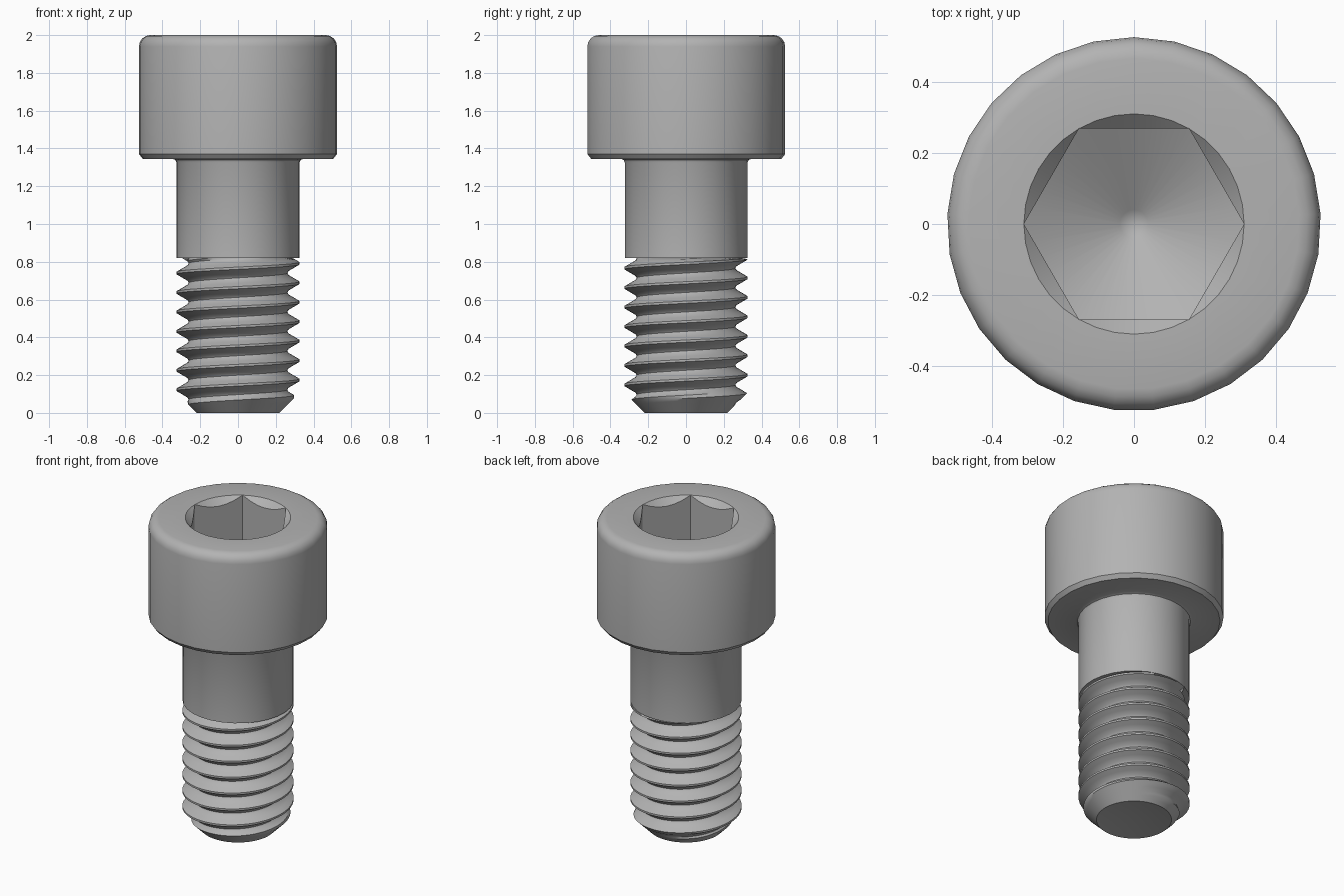
import bpy, bmesh
from math import sin, cos, pi, radians, floor

cube = bpy.data.objects.get("Cube")
if cube:
    bpy.data.objects.remove(cube, do_unlink=True)

steel = bpy.data.materials.new("grey steel")
steel.use_nodes = True
steel.diffuse_color = (0.45, 0.45, 0.45, 1)
steel.node_tree.nodes["Principled BSDF"].inputs["Base Color"].default_value = (0.45, 0.45, 0.45, 1)

SIDES = 29           # sides of the head and shank
SHANK_R = 0.326
SHANK_Z = 0.82       # where the thread meets the plain shank
HEAD_Z = 1.345
HEAD_R = 0.525


def finish(bm, name):
    """Clean the mesh, make an object of it and shade it."""
    bmesh.ops.remove_doubles(bm, verts=bm.verts, dist=1e-5)
    bmesh.ops.recalc_face_normals(bm, faces=bm.faces)
    mesh = bpy.data.meshes.new(name)
    bm.to_mesh(mesh)
    bm.free()
    mesh.materials.append(steel)
    obj = bpy.data.objects.new(name, mesh)
    bpy.context.collection.objects.link(obj)
    bpy.ops.object.select_all(action='DESELECT')
    obj.select_set(True)
    bpy.context.view_layer.objects.active = obj
    bpy.ops.object.shade_smooth_by_angle(angle=radians(35))
    return obj


def ring(bm, n, start, point):
    """A loop of n vertices; point(angle) gives radius and height."""
    verts = []
    for i in range(n):
        a = start + 2 * pi * i / n
        r, z = point(a)
        verts.append(bm.verts.new((r * cos(a), r * sin(a), z)))
    return verts


def skin(bm, rings):
    """Join neighbouring rings with quads."""
    for lower, upper in zip(rings, rings[1:]):
        n = len(lower)
        for i in range(n):
            j = (i + 1) % n
            bm.faces.new((lower[i], lower[j], upper[j], upper[i]))


def fan(bm, loop, z):
    """Close a loop with triangles to a centre point."""
    centre = bm.verts.new((0, 0, z))
    for a, b in zip(loop, loop[1:] + loop[:1]):
        bm.faces.new((a, b, centre))


def loop_edges(bm, loop):
    return [bm.edges.get((a, b)) for a, b in zip(loop, loop[1:] + loop[:1])]


# Head and plain shank: one turned profile with fillet, chamfer and rounded top
bm = bmesh.new()
FILLET = 0.06
profile = [(0.2, SHANK_Z), (SHANK_R, SHANK_Z), (SHANK_R, HEAD_Z - 0.02),
           (SHANK_R + 0.006, HEAD_Z - 0.006), (SHANK_R + 0.02, HEAD_Z),
           (0.505, HEAD_Z), (HEAD_R, HEAD_Z + 0.025)]
for k in range(5):
    t = k * pi / 8
    profile.append((HEAD_R - FILLET + FILLET * cos(t), 2 - FILLET + FILLET * sin(t)))
body = [ring(bm, SIDES, pi / 2, lambda a, p=p: p) for p in profile]
skin(bm, body)
fan(bm, body[0], SHANK_Z)

# Hexagonal socket: countersunk rim, flat walls and drilled conical floor
FLAT = 0.268
CORNER = FLAT / cos(pi / 6)
FLOOR_Z = 1.52


def hexagon(a):
    off = a - (floor(a / (pi / 3) + 1e-6) + 0.5) * pi / 3
    return FLAT / cos(off)


def cone_floor(r):
    return r, FLOOR_Z + r * 0.577


socket = [ring(bm, 36, 0, lambda a: (CORNER, 2)),
          ring(bm, 36, 0, lambda a: (hexagon(a), 2 - (CORNER - hexagon(a)))),
          ring(bm, 36, 0, lambda a: cone_floor(hexagon(a))),
          ring(bm, 36, 0, lambda a: cone_floor(0.04))]
skin(bm, socket)
fan(bm, socket[-1], FLOOR_Z)

# Flat top between the socket rim and the rounded edge
bmesh.ops.bridge_loops(bm, edges=loop_edges(bm, body[-1]) + loop_edges(bm, socket[0]))
finish(bm, "socket_head_and_shank")

# Thread: a right-handed helix of a V profile, cut off by the end chamfer
bm = bmesh.new()
PITCH = 0.103
COLS = SIDES * 2
CREST_Z = 0.174
TIP_R = 0.22
vee = [(-0.006, SHANK_R), (0.006, SHANK_R), (0.023, 0.297), (0.04, 0.268),
       (0.0515, 0.261), (0.063, 0.268), (0.08, 0.297)]
columns = []
for j in range(COLS + 1):
    turn = 0.25 + j / COLS
    a = 2 * pi * turn
    column = []
    for k in range(-4, 9):
        for dz, r in vee:
            z = CREST_Z + PITCH * (k + turn) + dz
            if z >= SHANK_Z:
                z, r = SHANK_Z, 0.261
            z = max(z, 0)
            r = min(r, TIP_R + z)
            column.append(bm.verts.new((r * cos(a), r * sin(a), z)))
    columns.append(column)
for left, right in zip(columns, columns[1:]):
    for i in range(len(left) - 1):
        bm.faces.new((left[i], right[i], right[i + 1], left[i + 1]))
bmesh.ops.remove_doubles(bm, verts=bm.verts, dist=1e-5)
bmesh.ops.dissolve_degenerate(bm, edges=bm.edges, dist=1e-5)

# Shallow dished tip and hidden upper cap
tip = bm.verts.new((0, 0, 0.03))
for e in [e for e in bm.edges if e.is_boundary]:
    if all(v.co.z < 1e-5 for v in e.verts):
        bm.faces.new((e.verts[0], e.verts[1], tip))
bmesh.ops.holes_fill(bm, edges=[e for e in bm.edges if e.is_boundary], sides=0)
finish(bm, "threaded_shaft")
